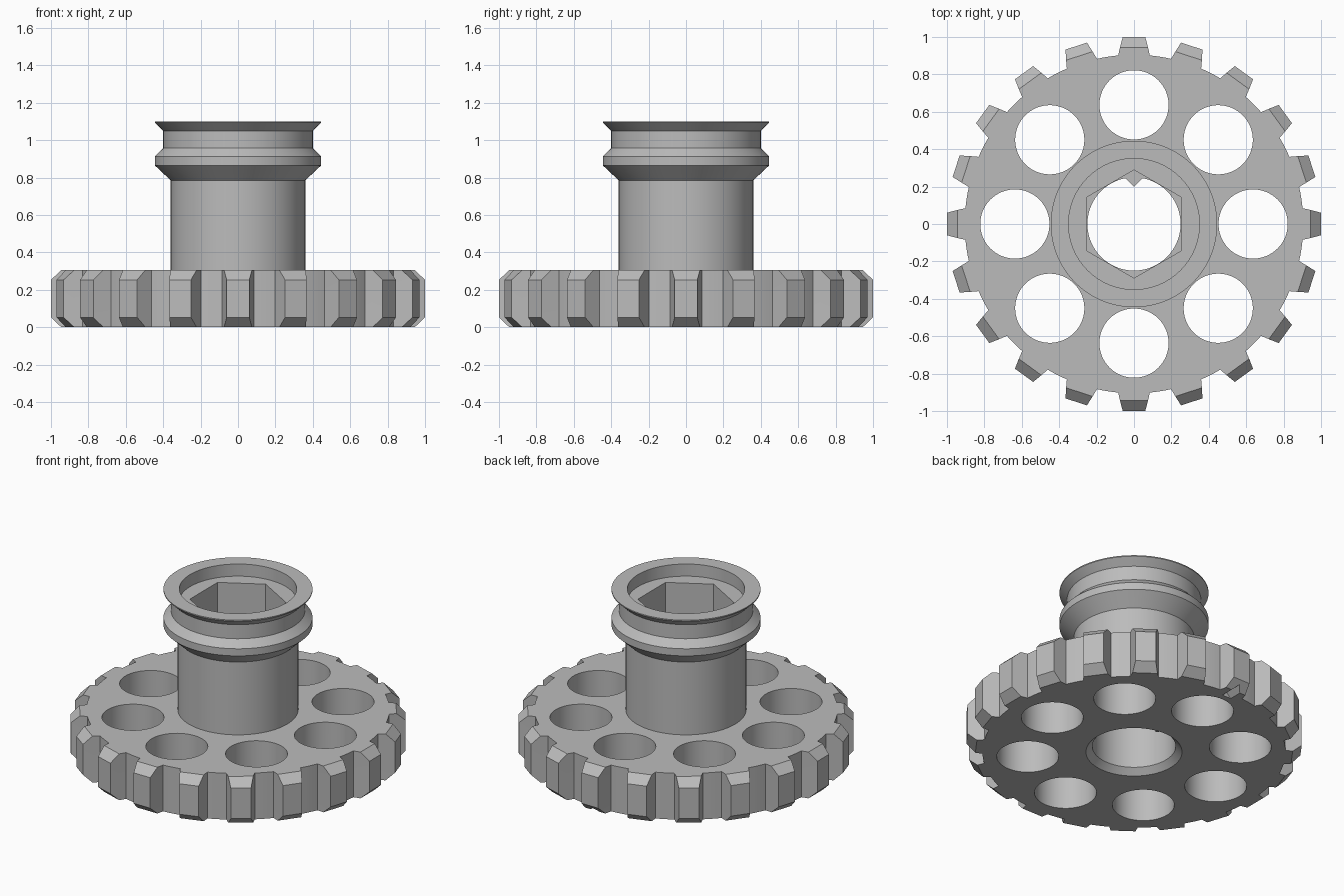
import bpy, bmesh
from math import sin, cos, pi, radians, atan2, hypot
from mathutils import Matrix

if "Cube" in bpy.data.objects:
    bpy.data.objects.remove(bpy.data.objects["Cube"])

steel = bpy.data.materials.new("grey_metal")
steel.use_nodes = True
grey = (0.5, 0.5, 0.5, 1)
steel.diffuse_color = grey
steel.node_tree.nodes["Principled BSDF"].inputs["Base Color"].default_value = grey


def make_object(name, bm):
    bmesh.ops.recalc_face_normals(bm, faces=bm.faces)
    mesh = bpy.data.meshes.new(name)
    bm.to_mesh(mesh)
    bm.free()
    mesh.materials.append(steel)
    ob = bpy.data.objects.new(name, mesh)
    bpy.context.collection.objects.link(ob)
    return ob


def loft(bm, loops):
    """Skin closed loops of equal length and cap both ends."""
    rings = [[bm.verts.new(p) for p in loop] for loop in loops]
    n = len(rings[0])
    for a, b in zip(rings, rings[1:]):
        for i in range(n):
            j = (i + 1) % n
            bm.faces.new((a[i], a[j], b[j], b[i]))
    bm.faces.new(rings[0][::-1])
    bm.faces.new(rings[-1])


def turned(bm, profile, sides=96, centre=(0, 0), phase=0):
    """Solid turned from (radius, z) pairs."""
    angles = [phase + 2 * pi * i / sides for i in range(sides)]
    loft(bm, [[(centre[0] + r * cos(a), centre[1] + r * sin(a), z) for a in angles]
              for r, z in profile])


def cut(ob, cutters):
    for c in cutters:
        mod = ob.modifiers.new("cut", 'BOOLEAN')
        mod.operation, mod.solver, mod.object = 'DIFFERENCE', 'EXACT', c
    dg = bpy.context.evaluated_depsgraph_get()
    mesh = bpy.data.meshes.new_from_object(ob.evaluated_get(dg))
    ob.modifiers.clear()
    ob.data = mesh


# Toothed wheel outline at one height
TEETH, ROOT, THICK = 20, 0.905, 0.305


def wheel_loop(z, tip):
    half = 0.085 - (tip - ROOT) * 0.26
    root_angle = atan2(0.085, ROOT)
    gap = 2 * pi / TEETH - 2 * root_angle
    tip_r, tip_a = hypot(tip, half), atan2(half, tip)
    pts = []
    for k in range(TEETH):
        mid = 2 * pi * k / TEETH
        pts += [(tip, -half, mid), (tip, half, mid)]
        for s in range(5):
            a = root_angle + gap * s / 4
            pts.append((ROOT * cos(a), ROOT * sin(a), mid))
    return [(x * cos(m) - y * sin(m), x * sin(m) + y * cos(m), z) for x, y, m in pts]


bm = bmesh.new()
loft(bm, [wheel_loop(0, 0.945), wheel_loop(0.052, 1.0),
          wheel_loop(THICK - 0.052, 1.0), wheel_loop(THICK, 0.945)])
wheel = make_object("toothed_wheel", bm)

# Sleeve with grooved collar
bm = bmesh.new()
turned(bm, [(0.36, THICK), (0.36, 0.785), (0.445, 0.865), (0.445, 0.912),
            (0.4, 0.957), (0.4, 1.05), (0.445, 1.093), (0.445, 1.1)])
sleeve = make_object("collared_sleeve", bm)

# Cutters: lightening holes, chamfered bore, hex socket, counterbore, index groove
bm = bmesh.new()
for k in range(8):
    a = k * pi / 4
    turned(bm, [(0.185, -0.1), (0.185, 0.5)], 64, (0.637 * cos(a), 0.637 * sin(a)))
holes = make_object("hole_cutter", bm)

bm = bmesh.new()
turned(bm, [(0.387, -0.1), (0.249, 0.038), (0.249, 0.6)])
bore = make_object("bore_cutter", bm)

bm = bmesh.new()
turned(bm, [(0.2887, 0.55), (0.2887, 1.06)], 6, phase=pi / 6)
socket = make_object("socket_cutter", bm)

bm = bmesh.new()
turned(bm, [(0.35, 1.02), (0.35, 1.2)])
counterbore = make_object("counterbore_cutter", bm)

bm = bmesh.new()
bmesh.ops.create_cube(bm, size=1, matrix=Matrix.Translation((0, 0.96, 0))
                      @ Matrix.Rotation(radians(45), 4, 'Y')
                      @ Matrix.Diagonal((0.045, 0.2, 0.045, 1)))
groove = make_object("groove_cutter", bm)

cut(wheel, [holes, bore, groove])
cut(sleeve, [bore, socket, counterbore])
for c in (holes, bore, socket, counterbore, groove):
    bpy.data.objects.remove(c)

# Small key ridge inside the bore
bm = bmesh.new()
turned(bm, [(0.045, 0.05), (0.045, 0.55)], 4, (0, 0.245))
key = make_object("bore_key", bm)

# Smooth the turned surfaces, keep machined edges crisp
for ob in (wheel, sleeve):
    bpy.ops.object.select_all(action='DESELECT')
    ob.select_set(True)
    bpy.context.view_layer.objects.active = ob
    bpy.ops.object.shade_smooth_by_angle(angle=radians(20))
